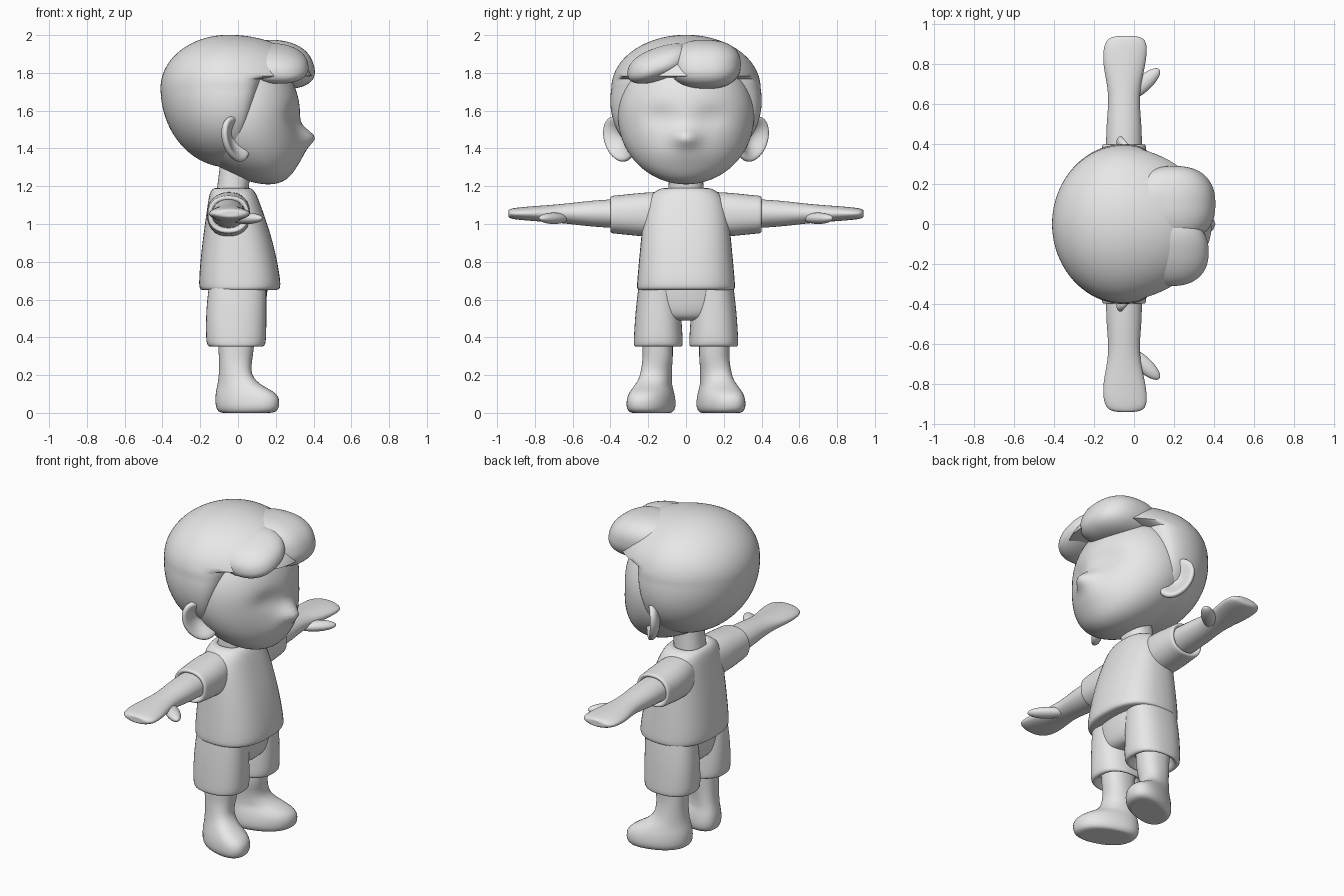
import bpy, bmesh, math
from mathutils import Vector, Matrix

old = bpy.data.objects.get("Cube")
if old:
    bpy.data.objects.remove(old, do_unlink=True)

clay = bpy.data.materials.new("light_grey_clay")
clay.use_nodes = True
GREY = (.8, .8, .8, 1)
clay.diffuse_color = GREY
clay.node_tree.nodes["Principled BSDF"].inputs["Base Color"].default_value = GREY


def finish(name, bm, paired):
    """Turn a bmesh into a smooth object, mirrored across y when paired."""
    bmesh.ops.recalc_face_normals(bm, faces=bm.faces)
    mesh = bpy.data.meshes.new(name)
    bm.to_mesh(mesh)
    bm.free()
    mesh.materials.append(clay)
    mesh.shade_smooth()
    mesh.set_sharp_from_angle(angle=math.radians(50))
    obj = bpy.data.objects.new(name, mesh)
    bpy.context.collection.objects.link(obj)
    if paired:
        mirror = obj.modifiers.new("mirror", 'MIRROR')
        mirror.use_axis = (False, True, False)
        mirror.use_mirror_merge = False


def blob(name, centre, size, shape=None, boxy=2, turn=0, paired=False):
    """Rounded solid: a sphere made boxier, scaled, shaped by a rule and turned."""
    bm = bmesh.new()
    bmesh.ops.create_uvsphere(bm, u_segments=80, v_segments=56, radius=1)
    spin = Matrix.Rotation(math.radians(turn), 3, 'Z')
    for vert in bm.verts:
        point = vert.co / sum(abs(c) ** boxy for c in vert.co) ** (1 / boxy)
        point = point * Vector(size)
        if shape:
            shape(point)
        vert.co = spin @ point + Vector(centre)
    finish(name, bm, paired)


def spline(rows, steps=4):
    """Clamped cubic B-spline through rows of numbers."""
    first, last = Vector(rows[0]), Vector(rows[-1])
    knots = [first, first] + [Vector(row) for row in rows] + [last, last]
    smooth = []
    for a, b, c, d in zip(knots, knots[1:], knots[2:], knots[3:]):
        for step in range(steps):
            t = step / steps
            u = 1 - t
            smooth.append((u**3 * a + (3*t**3 - 6*t*t + 4) * b
                           + (3*u**3 - 6*u*u + 4) * c + t**3 * d) / 6)
    return smooth + [last]


def loft(name, rows, across=0, axis='z', boxy=2.3, paired=False, shape=None, sides=40):
    """Skin over sections given as position along the axis, x centre, x radius, other radius."""
    bm = bmesh.new()
    rings = []
    for along, x, x_radius, radius in spline(rows):
        ring = []
        for i in range(sides):
            angle = math.tau * i / sides
            c, s = math.cos(angle), math.sin(angle)
            px = x + x_radius * math.copysign(abs(c) ** (2 / boxy), c)
            other = across + radius * math.copysign(abs(s) ** (2 / boxy), s)
            point = Vector((px, other, along) if axis == 'z' else (px, along, other))
            if shape:
                shape(point)
            ring.append(bm.verts.new(point))
        rings.append(ring)
    for low, high in zip(rings, rings[1:]):
        for i in range(sides):
            bm.faces.new((low[i - 1], low[i], high[i], high[i - 1]))
    bm.faces.new(rings[0])
    bm.faces.new(rings[-1])
    finish(name, bm, paired)


def bump(across, up, width, height):
    return math.exp(-(across / width) ** 2 - (up / height) ** 2)


# Head: chin pushed forward, muzzle with a pointed nose, soft eye sockets
def face(p):
    front = p.x > 0
    p.x += max(0, -p.z) ** 2
    if front:
        p.x += .065 * bump(p.y, p.z + .11, .07, .05)
        p.x += .03 * bump(p.y, p.z + .18, .15, .08)
        p.x -= .02 * bump(abs(p.y) - .14, p.z, .09, .06)


blob("head", (.03, 0, 1.57), (.3, .36, .36), face)


# Hair: low crown reaching over the brow, full sides that slant down to the ears
def hair_cut(p):
    if p.z > 0:
        p.z *= .67
    else:
        p.y *= 1 - .4 * p.z
    if p.x > 0:
        if p.z > .06:
            p.y *= 1 - .2 * p.x
            p.x *= 1.25
        else:
            edge = max(.02, .18 + .4 * p.z)
            p.x = edge * math.tanh(p.x / edge)


blob("hair_cap", (-.05, 0, 1.72), (.36, .395, .42), hair_cut)


# Fringe: two overlapping locks swept to one side
def lean_forward(p):
    p.x -= .3 * p.z


def sweep_up(p):
    lean_forward(p)
    p.z += .3 * p.y


blob("fringe_large_lock", (.2, .1, 1.845), (.2, .19, .13), lean_forward, boxy=2.4)
blob("fringe_small_lock", (.19, -.14, 1.85), (.18, .17, .09), sweep_up, boxy=2.3)


# Ears: upright discs facing forward and out, wider at the top, hollow inside a rim
def hollow(p):
    if p.y > 0:
        p.y *= 1 - 1.5 * (p.y / .05) ** 2
    p.x -= .25 * p.z


blob("ears", (-.01, .355, 1.45), (.1, .05, .12), hollow, turn=-49, paired=True)

# Neck
loft("neck", [(1.1, -.03, .09, .1), (1.2, -.03, .08, .09), (1.35, 0, .09, .09)])

# Shirt body, from the tucked hem up to the collar
loft("shirt_body", [
    (.65, 0, .18, .23), (.65, .01, .21, .26), (.68, .01, .22, .26), (.9, 0, .19, .24),
    (1.1, -.02, .14, .22), (1.18, -.03, .12, .17), (1.2, -.03, .08, .09),
    (1.15, -.03, .07, .08)], boxy=2.5)

# Short sleeves with a snug cuff
loft("sleeves", [
    (.05, -.04, .09, .12), (.2, -.05, .12, .12), (.37, -.05, .11, .1), (.4, -.05, .11, .1),
    (.4, -.05, .09, .08), (.38, -.05, .08, .07)], across=1.05, axis='y', paired=True)

# Arms flattening into mitten hands
loft("arms", [
    (.3, -.05, .09, .08), (.5, -.05, .09, .07), (.65, -.05, .07, .05), (.8, -.05, .11, .04),
    (.92, -.04, .11, .03), (.94, -.04, .06, .02), (.94, -.04, .02, .01)],
    across=1.055, axis='y', boxy=2, paired=True)
blob("thumbs", (.045, .7, 1.03), (.11, .04, .03), turn=42, paired=True)

# Shorts: hips joined to two wide legs
loft("shorts_hips", [
    (.49, 0, .08, .1), (.5, 0, .13, .19), (.58, 0, .15, .24), (.7, 0, .16, .24)])
loft("shorts_legs", [
    (.4, -.01, .1, .09), (.35, -.01, .12, .11), (.35, -.01, .15, .13), (.38, -.01, .16, .13),
    (.55, -.01, .16, .12), (.7, 0, .15, .1)], across=.147, boxy=2.4, paired=True)


# Legs running into feet that turn outward
def turn_out(p):
    p.y += (.3 * p.x + .02) * min(1, max(0, 2 - 7 * p.z))


loft("legs_and_feet", [
    (0, .04, .1, .08), (0, .05, .15, .1), (.03, .05, .17, .12), (.1, .05, .17, .11),
    (.14, .01, .12, .09), (.2, -.02, .08, .08), (.3, -.01, .09, .08), (.42, -.01, .1, .08)],
    across=.15, paired=True, shape=turn_out)
